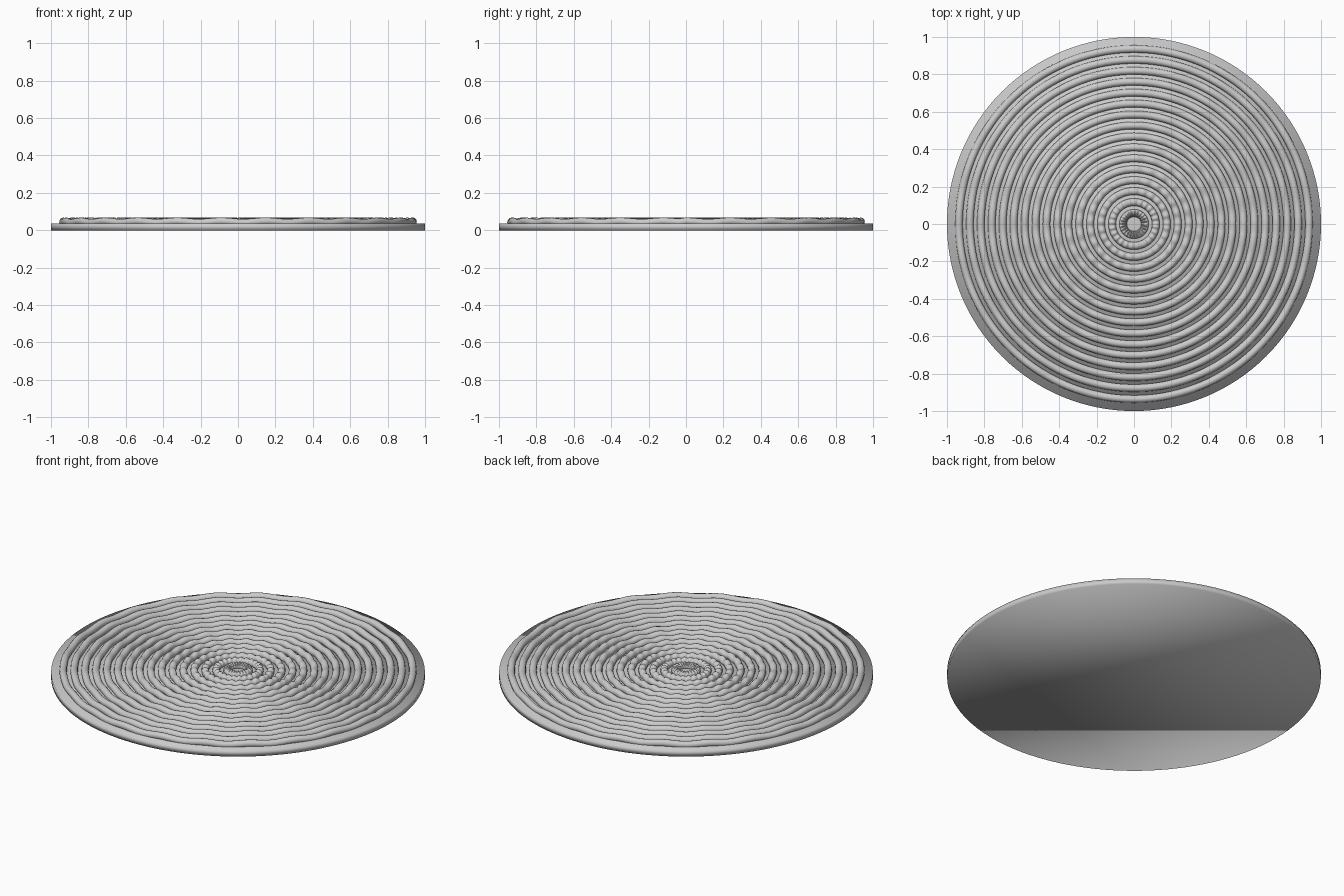
import bpy
import math

cube = bpy.data.objects.get("Cube")
if cube:
    bpy.data.objects.remove(cube, do_unlink=True)

grey = bpy.data.materials.new("plain grey")
grey.use_nodes = True
grey.diffuse_color = (0.6, 0.6, 0.6, 1)
grey.node_tree.nodes["Principled BSDF"].inputs["Base Color"].default_value = (0.6, 0.6, 0.6, 1)

BASE_HEIGHT = 0.035
RINGS = 16
SPACING = 0.0585
ROPE_RADIUS = 0.02
ROPE_Z = 0.044
RIPPLES = 24.5      # the half turn leaves a step at the seam on +x
RIPPLE_HEIGHT = 0.004


def finish(obj, name):
    obj.name = name
    obj.data.name = name
    obj.data.materials.append(grey)
    bpy.ops.object.shade_smooth()


# Backing disc
bpy.ops.mesh.primitive_cylinder_add(vertices=128, radius=1, depth=BASE_HEIGHT,
                                    location=(0, 0, BASE_HEIGHT / 2))
finish(bpy.context.object, "backing_disc")


# Concentric rope rings, rippled up and down along their length
def rope_ring(index):
    bpy.ops.mesh.primitive_torus_add(major_segments=144, minor_segments=12,
                                     major_radius=SPACING * index,
                                     minor_radius=ROPE_RADIUS,
                                     location=(0, 0, ROPE_Z))
    ring = bpy.context.object
    for v in ring.data.vertices:
        angle = (math.atan2(v.co.y, v.co.x) + 0.001) % math.tau
        v.co.z += RIPPLE_HEIGHT * math.cos(RIPPLES * angle)
    finish(ring, f"rope_ring_{index}")


for i in range(1, RINGS + 1):
    rope_ring(i)
